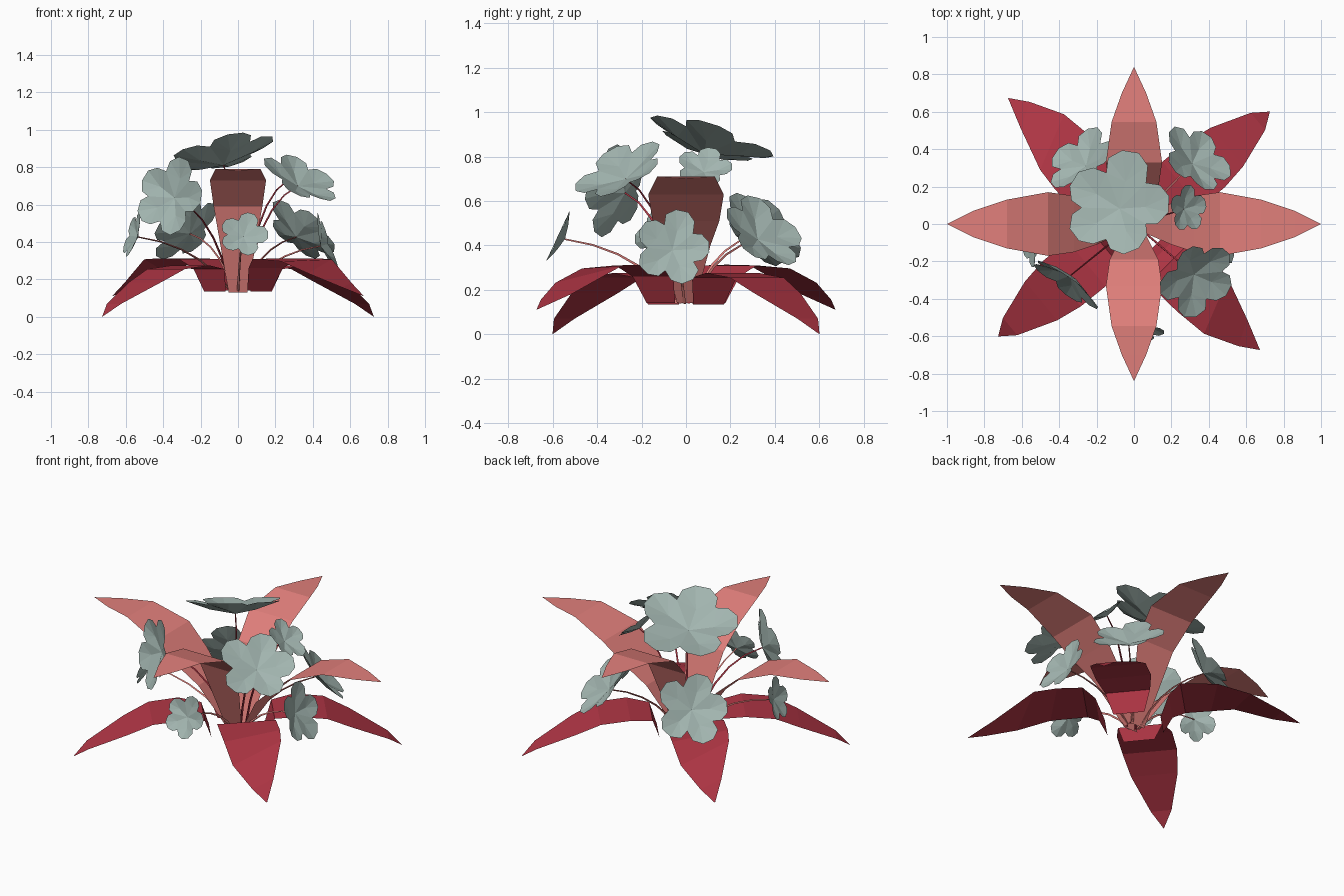
import bpy
import math
import random
from mathutils import Vector

if "Cube" in bpy.data.objects:
    bpy.data.objects.remove(bpy.data.objects["Cube"])

random.seed(4)


def material(name, rgb):
    m = bpy.data.materials.new(name)
    m.diffuse_color = (*rgb, 1)
    m.use_nodes = True
    m.node_tree.nodes["Principled BSDF"].inputs["Base Color"].default_value = m.diffuse_color
    return m


salmon = material("salmon", (0.76, 0.215, 0.20))
crimson = material("crimson", (0.43, 0.036, 0.058))
sage = material("sage_grey", (0.36, 0.46, 0.43))


def add_mesh(name, verts, faces, mat):
    me = bpy.data.meshes.new(name)
    me.from_pydata([tuple(v) for v in verts], [], faces)
    me.materials.append(mat)
    ob = bpy.data.objects.new(name, me)
    bpy.context.collection.objects.link(ob)
    return ob


def leaf(name, angle, rings, mat):
    """Flat leaf blade; rings are (radius, height, half width[, skew, roll]), the last is the tip."""
    a = math.radians(angle)
    u = Vector((math.cos(a), math.sin(a), 0))
    v = Vector((u.y, -u.x, 0))
    verts, faces = [], []
    for r, z, w, *twist in rings[:-1]:
        skew, roll = twist or (0, 0)
        for s in (-1, 1):
            verts.append(u * (r + s * w * skew) + v * s * w + Vector((0, 0, z - s * w * roll)))
    r, z = rings[-1][:2]
    verts.append(u * r + Vector((0, 0, z)))
    n = len(rings) - 1
    for i in range(n - 1):
        faces.append((2 * i + 2, 2 * i + 3, 2 * i + 1, 2 * i))
    faces.append((2 * n, 2 * n - 1, 2 * n - 2))
    return add_mesh(name, verts, faces, mat)


# Upright salmon leaves: longer side pair and taller front/back pair
side = [(0.04, 0.14, 0.04), (0.20, 0.40, 0.11), (0.32, 0.51, 0.15), (0.46, 0.63, 0.17),
        (0.68, 0.71, 0.13), (0.86, 0.705, 0.07), (1.0, 0.70, 0)]
front = [(0.03, 0.13, 0.05), (0.19, 0.59, 0.13), (0.33, 0.73, 0.15),
         (0.545, 0.79, 0.12), (0.70, 0.785, 0.065), (0.84, 0.78, 0)]
leaf("upper_leaf_right", 0, side, salmon)
leaf("upper_leaf_left", 180, side, salmon)
leaf("upper_leaf_front", -90, front, salmon)
leaf("upper_leaf_back", 90, front, salmon)

# Drooping crimson leaves on the diagonals; the higher pair is twisted
low = [(0.16, 0.135, 0.09), (0.20, 0.255, 0.13), (0.33, 0.275, 0.16), (0.50, 0.255, 0.158),
       (0.645, 0.185, 0.135), (0.86, 0.07, 0.06), (0.943, 0.0, 0)]
high = [(0.16, 0.14, 0.09), (0.21, 0.26, 0.13), (0.28, 0.31, 0.17), (0.46, 0.305, 0.168, 0.2, 0.05),
        (0.62, 0.27, 0.15, 0.4, 0.25), (0.823, 0.17, 0.067, 0.5, 0.2), (0.953, 0.11, 0)]
for k in (0, 180):
    leaf("lower_leaf_low", 39.6 + k, low, crimson)
    leaf("lower_leaf_high", 135 + k, high, crimson)


def flower(name, pos, normal, radius):
    """Five broad notched petals forming a shallow cup; returns its centre."""
    n = Vector(normal).normalized()
    u = Vector((0, 0, 1)).cross(n).normalized()
    v = n.cross(u)
    origin = Vector(pos) - n * radius * 0.22

    def pt(r, deg, h):
        a = math.radians(deg)
        return origin + (u * math.cos(a) * r + v * math.sin(a) * r + n * h) * radius

    verts, faces = [pt(0, 0, 0)], []
    for k in range(5):
        c = 72 * k + random.uniform(-4, 4)
        s = random.uniform(0.95, 1.06)
        b = len(verts)
        nb = 1 + 6 * ((k + 1) % 5)
        verts += [pt(0.70, 72 * k - 36, 0.22),       # notch
                  pt(0.52, c, 0.10),                 # petal middle
                  pt(0.92 * s, c - 25, 0.27), pt(1.05 * s, c - 9, 0.28),
                  pt(1.04 * s, c + 9, 0.28), pt(0.92 * s, c + 25, 0.27)]
        faces += [(0, b, b + 1), (0, b + 1, nb), (b + 1, b, b + 2), (b + 1, b + 2, b + 3),
                  (b + 1, b + 3, b + 4), (b + 1, b + 4, b + 5), (b + 1, b + 5, nb)]
    add_mesh(name, verts, faces, sage)
    return origin


def stem(name, end, mat):
    """Thin three-sided stem that rises from the base and bends outward."""
    out = Vector((end.x, end.y, 0))
    p0 = out.normalized() * 0.04 + Vector((0, 0, 0.14))
    p1 = out * 0.4 + Vector((0, 0, 0.14 + (end.z - 0.14) * 0.85))
    verts, faces = [], []
    steps = 5
    for i in range(steps + 1):
        t = i / steps
        p = p0 * (1 - t) ** 2 + p1 * 2 * t * (1 - t) + end * t * t
        d = ((p1 - p0) * (1 - t) + (end - p1) * t).normalized()
        a = d.orthogonal().normalized() if i == 0 else (a - d * a.dot(d)).normalized()
        b = d.cross(a)
        w = 0.008 - 0.004 * t
        for k in range(3):
            q = math.tau * k / 3
            verts.append(p + (a * math.cos(q) + b * math.sin(q)) * w)
        if i:
            for k in range(3):
                j, m = 3 * (i - 1), (k + 1) % 3
                faces.append((j + k, j + m, j + 3 + m, j + 3 + k))
    add_mesh(name, verts, faces, mat)


# Flowers: centre, facing direction, radius
flowers = [
    ((-0.09, 0.10, 0.868), (-0.24, 0.31, 1.0), 0.28),
    ((0.34, -0.29, 0.735), (0.42, -0.42, 0.79), 0.208),
    ((0.335, 0.345, 0.455), (0.56, 0.52, 0.65), 0.198),
    ((0.475, -0.06, 0.39), (0.93, 0.05, 0.33), 0.165),
    ((0.285, 0.08, 0.75), (0.68, 0.0, 0.74), 0.124),
    ((0.03, -0.57, 0.44), (0.0, -0.9, 0.42), 0.125),
    ((-0.365, -0.31, 0.645), (-0.57, -0.78, 0.2), 0.205),
    ((-0.28, 0.335, 0.47), (-0.55, 0.58, 0.59), 0.195),
    ((-0.56, -0.11, 0.435), (-0.9, -0.22, 0.28), 0.12),
]
for pos, nrm, rad in flowers:
    centre = flower("flower", pos, nrm, rad)
    stem("flower_stem", centre, crimson if pos[2] > 0.55 else salmon)
